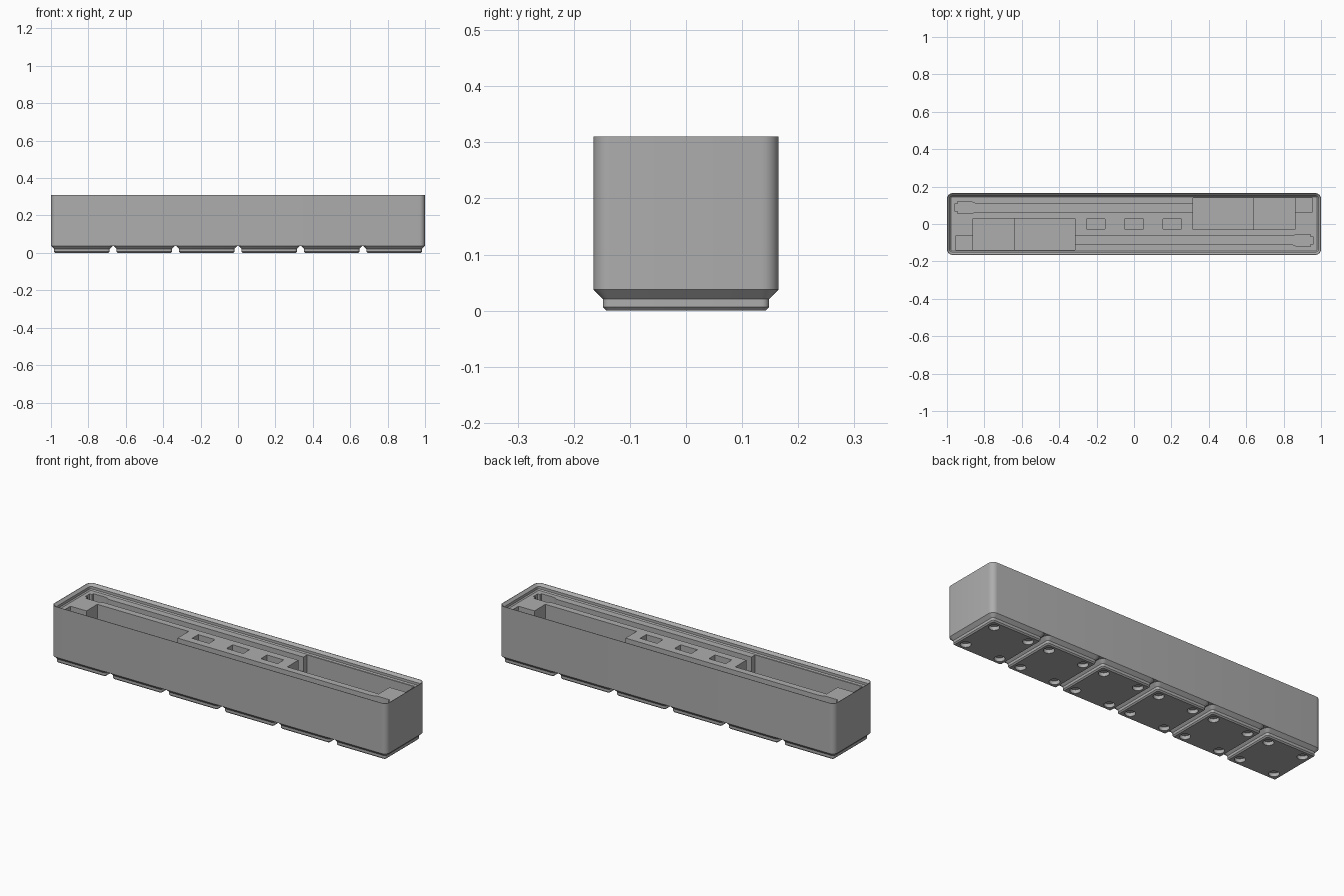
import bpy, bmesh, math
from mathutils import Matrix, Vector

cube = bpy.data.objects.get("Cube")
if cube:
    bpy.data.objects.remove(cube, do_unlink=True)

MM = 2 / 251.5                      # one millimetre in model units
PITCH, HALF, TOP = 42 * MM, 20.75 * MM, 0.31
BASE, DECK = 4.75 * MM, 0.278       # top of the feet, top of the solid fill

grey = bpy.data.materials.new("plain_grey")
grey.use_nodes = True
grey.diffuse_color = (0.42, 0.42, 0.42, 1)
grey.node_tree.nodes["Principled BSDF"].inputs["Base Color"].default_value = grey.diffuse_color


def add_object(name, bm):
    bmesh.ops.recalc_face_normals(bm, faces=bm.faces)
    mesh = bpy.data.meshes.new(name)
    bm.to_mesh(mesh)
    bm.free()
    mesh.materials.append(grey)
    obj = bpy.data.objects.new(name, mesh)
    bpy.context.collection.objects.link(obj)
    return obj


def rounded_rect(hx, hy, r, z, steps=6):
    pts = []
    for q, (sx, sy) in enumerate([(1, 1), (-1, 1), (-1, -1), (1, -1)]):
        for i in range(steps + 1):
            a = math.pi / 2 * (q + i / steps)
            pts.append((sx * (hx - r) + r * math.cos(a), sy * (hy - r) + r * math.sin(a), z))
    return pts


def loft(name, rings):
    bm = bmesh.new()
    loops = [[bm.verts.new(p) for p in ring] for ring in rings]
    n = len(loops[0])
    for a, b in zip(loops, loops[1:]):
        for i in range(n):
            j = (i + 1) % n
            bm.faces.new((a[i], a[j], b[j], b[i]))
    bm.faces.new(loops[0])
    bm.faces.new(loops[-1])
    return add_object(name, bm)


def prism(points, z0, z1):
    return loft("cutter", [[(x, y, z) for x, y in points] for z in (z0, z1)])


def box_points(x0, x1, y0, y1):
    return [(x0, y0), (x1, y0), (x1, y1), (x0, y1)]


def cut(target, cutter):
    mod = target.modifiers.new("cut", "BOOLEAN")
    mod.operation, mod.solver, mod.object = "DIFFERENCE", "EXACT", cutter
    cutter.hide_render = True
    bpy.context.view_layer.update()
    graph = bpy.context.evaluated_depsgraph_get()
    mesh = bpy.data.meshes.new_from_object(target.evaluated_get(graph))
    target.modifiers.clear()
    target.data = mesh
    bpy.data.objects.remove(cutter, do_unlink=True)


def smooth(obj):
    bpy.ops.object.select_all(action="DESELECT")
    bpy.context.view_layer.objects.active = obj
    obj.select_set(True)
    bpy.ops.object.shade_smooth_by_angle(angle=math.radians(25))


# Bin body: outer wall, then the stepped stacking lip down to the deck
def body_ring(inset, z):
    return rounded_rect(1 - inset * MM, HALF - inset * MM, (3.75 - inset) * MM, z)

body = loft("bin_body", [body_ring(i, z) for i, z in [
    (0, BASE), (0, TOP), (0.3, TOP), (1.9, TOP - 1.6 * MM),
    (1.9, DECK + 0.7 * MM), (2.6, DECK)]])

# Tool recesses: (outline, floor height), repeated by a half turn
slot = [(-0.96, 0.07), (-0.945, 0.07), (-0.945, 0.055), (-0.87, 0.055), (-0.845, 0.065),
        (0.4, 0.065), (0.4, 0.108), (-0.845, 0.108), (-0.87, 0.12), (-0.945, 0.12),
        (-0.945, 0.108), (-0.96, 0.108)]
recesses = [
    (slot, 0.2),
    (box_points(0.315, 0.64, -0.03, 0.138), 0.06),
    (box_points(0.63, 0.86, -0.03, 0.138), 0.09),
    (box_points(0.83, 0.955, 0.063, 0.138), 0.215),
]
for outline, floor in recesses:
    for s in (1, -1):
        cut(body, prism([(s * x, s * y) for x, y in outline], floor, TOP + 0.05))

# Three small pockets along the centre
for x in (-0.205, 0, 0.205):
    cut(body, prism(box_points(x - 0.05, x + 0.05, -0.026, 0.026), DECK - 0.035, TOP + 0.05))
smooth(body)

# Stacking foot with four magnet holes in the bottom
foot = loft("foot_1", [rounded_rect(h * MM, h * MM, r * MM, z * MM) for h, r, z in [
    (17.8, 0.8, 0), (18.6, 1.6, 0.8), (18.6, 1.6, 2.6), (20.75, 3.75, 4.75)]])
for sx in (1, -1):
    for sy in (1, -1):
        bm = bmesh.new()
        bmesh.ops.create_cone(bm, cap_ends=True, segments=24, radius1=3.25 * MM,
                              radius2=3.25 * MM, depth=4.8 * MM,
                              matrix=Matrix.Translation(Vector((sx, sy, 0)) * 13 * MM))
        cut(foot, add_object("cutter", bm))
smooth(foot)

# Row of six feet
for i in range(6):
    part = foot if i == 0 else foot.copy()
    if i:
        bpy.context.collection.objects.link(part)
        part.name = f"foot_{i + 1}"
    part.location.x = (i - 2.5) * PITCH
